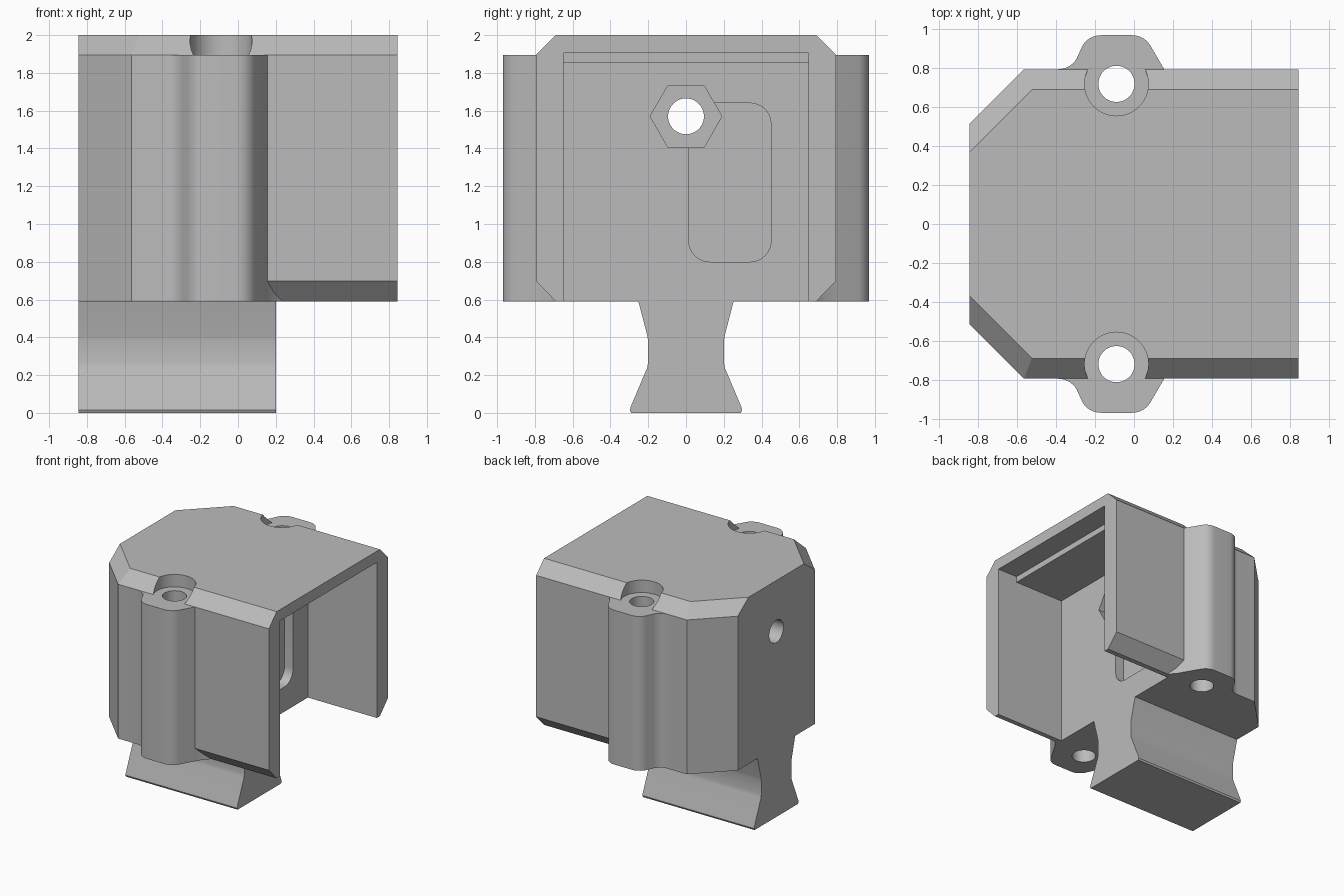
import bpy, bmesh, math

cube = bpy.data.objects.get("Cube")
if cube:
    bpy.data.objects.remove(cube, do_unlink=True)

grey = bpy.data.materials.new("plain_grey")
grey.use_nodes = True
grey.diffuse_color = (0.5, 0.5, 0.5, 1)
grey.node_tree.nodes["Principled BSDF"].inputs["Base Color"].default_value = (0.5, 0.5, 0.5, 1)


def loft(name, rings):
    """Closed solid through rings of matching 3D points."""
    bm = bmesh.new()
    loops = [[bm.verts.new(p) for p in ring] for ring in rings]
    for a, b in zip(loops, loops[1:]):
        for i in range(len(a)):
            j = (i + 1) % len(a)
            bm.faces.new((a[i], a[j], b[j], b[i]))
    bm.faces.new(loops[0])
    bm.faces.new(loops[-1])
    bmesh.ops.recalc_face_normals(bm, faces=bm.faces[:])
    mesh = bpy.data.meshes.new(name)
    bm.to_mesh(mesh)
    bm.free()
    mesh.materials.append(grey)
    obj = bpy.data.objects.new(name, mesh)
    bpy.context.collection.objects.link(obj)
    return obj


def prism_z(name, outline, lo, hi):
    return loft(name, [[(x, y, z) for x, y in outline] for z in (lo, hi)])


def prism_x(name, outline, lo, hi):
    return loft(name, [[(x, y, z) for y, z in outline] for x in (lo, hi)])


def arc(cx, cy, r, start, end, steps):
    angles = [math.radians(start + (end - start) * i / steps) for i in range(steps + 1)]
    return [(cx + r * math.cos(a), cy + r * math.sin(a)) for a in angles]


def circle(cx, cy, r, sides=48):
    return arc(cx, cy, r, 0, 360, sides)[:-1]


def combine(target, tool, operation):
    """Apply a boolean, then drop the tool."""
    mod = target.modifiers.new("combine", 'BOOLEAN')
    mod.operation = operation
    mod.solver = 'EXACT'
    mod.object = tool
    tool.hide_render = True
    bpy.context.view_layer.objects.active = target
    bpy.ops.object.modifier_apply(modifier=mod.name)
    bpy.data.objects.remove(tool, do_unlink=True)


BOTTOM, SHOULDER, TOP = 0.59, 1.895, 2.0
END, INNER = 0.845, 0.2          # outer end and inner wall along x
HOLE_X, HOLE_Y = -0.09, 0.72


def plan(side, diag_x, diag_y):
    half = [(END, side), (diag_x, side), (-END, diag_y)]
    return half + [(x, -y) for x, y in reversed(half)]


# Housing block with sloped top edges
low, high = plan(0.795, -0.565, 0.515), plan(0.69, -0.525, 0.37)
housing = loft("housing", [[(x, y, z) for x, y in ring] for ring, z in
                           ((low, BOTTOM), (low, SHOULDER), (high, TOP))])

# Bottom edge bevels and screw bosses on both sides
boss_outline = [(0.2, 0.67), (0.235, 0.69), (0.19, 0.735), (0.155, 0.795)]
boss_outline += arc(-0.01, 0.86, 0.11, 30, 90, 8)
boss_outline += arc(-0.17, 0.86, 0.11, 90, 150, 8)
boss_outline += arc(-0.39, 0.905, 0.11, -30, -90, 8)
boss_outline += [(-0.39, 0.67)]
for s in (1, -1):
    bevel = prism_x("bevel_cutter", [(s * 0.67, BOTTOM - 0.02), (s * 0.82, BOTTOM - 0.02),
                                     (s * 0.82, 0.725)], 0, 1)
    combine(housing, bevel, 'DIFFERENCE')
for s in (1, -1):
    boss = prism_z("screw_boss", [(x, s * y) for x, y in boss_outline], BOTTOM, SHOULDER)
    combine(housing, boss, 'UNION')

# Flared mounting foot under the block
half = [(0.29, 0), (0.297, 0.015), (0.294, 0.03), (0.205, 0.24), (0.2, 0.27),
        (0.2, 0.38), (0.205, 0.41), (0.252, BOTTOM), (0.252, 0.68)]
foot = prism_x("mounting_foot", half + [(-y, z) for y, z in reversed(half)], -END, 0.3)
combine(housing, foot, 'UNION')

# Open cavity with a stepped ceiling
ceiling = [(INNER, -0.1), (INNER, 1.855), (0.66, 1.855), (0.66, 1.905), (1, 1.905), (1, -0.1)]
cavity = loft("cavity_cutter", [[(x, y, z) for x, z in ceiling] for y in (-0.648, 0.648)])
combine(housing, cavity, 'DIFFERENCE')

# Rounded pocket, hexagonal recess and through hole in the inner wall
pocket = []
for cy, cz, start in ((0.34, 1.53, 0), (0.125, 1.53, 90), (0.125, 0.91, 180), (0.34, 0.91, 270)):
    pocket += arc(cy, cz, 0.11, start, start + 90, 8)
combine(housing, prism_x("pocket_cutter", pocket, INNER - 0.08, 0.4), 'DIFFERENCE')
combine(housing, prism_x("hex_cutter", circle(0, 1.57, 0.19, 6), INNER - 0.2, 0.4), 'DIFFERENCE')
combine(housing, prism_x("bolt_cutter", circle(0, 1.57, 0.095), -1, 0.4), 'DIFFERENCE')

# Vertical screw holes with counterbores
for s in (1, -1):
    bore = prism_z("counterbore_cutter", circle(HOLE_X, s * HOLE_Y, 0.164), SHOULDER, 2.1)
    combine(housing, bore, 'DIFFERENCE')
    hole = prism_z("screw_cutter", circle(HOLE_X, s * HOLE_Y, 0.093), 0.4, 2.1)
    combine(housing, hole, 'DIFFERENCE')

bpy.ops.object.select_all(action='DESELECT')
housing.select_set(True)
bpy.context.view_layer.objects.active = housing
bpy.ops.object.shade_smooth_by_angle(angle=math.radians(28))
